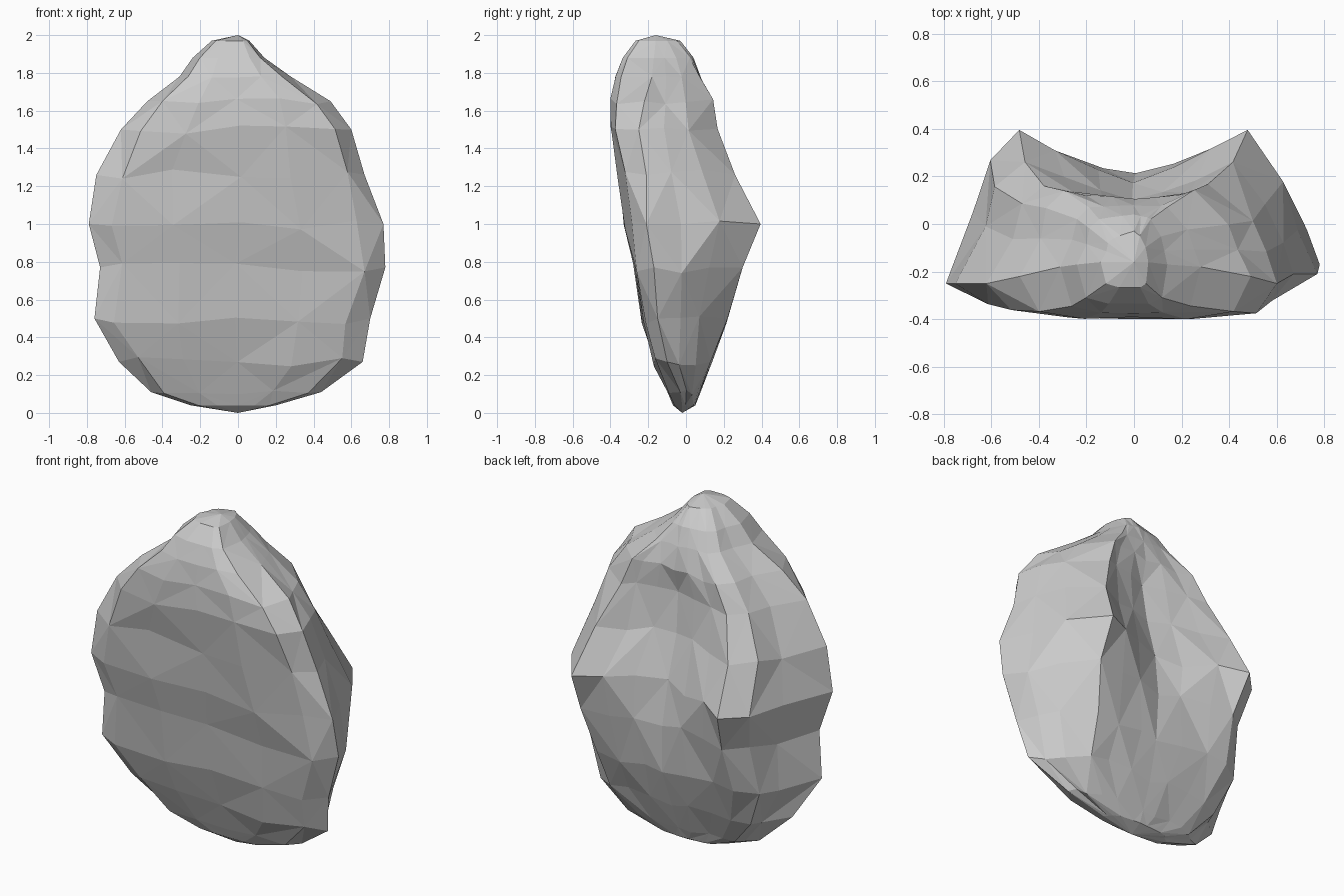
import bpy, bmesh, random
from mathutils import Vector

if "Cube" in bpy.data.objects:
    bpy.data.objects.remove(bpy.data.objects["Cube"])

random.seed(4)

# Levels: z, left x, right x, front y, rim y, back ridge y, back groove y
LEVELS = [
    (0.04, -0.25, 0.20, -0.07, -0.02, 0.04, 0.05),
    (0.11, -0.46, 0.44, -0.10, -0.03, 0.06, 0.08),
    (0.27, -0.63, 0.66, -0.17, -0.10, 0.13, 0.14),
    (0.50, -0.76, 0.70, -0.24, -0.15, 0.22, 0.20),
    (0.77, -0.73, 0.78, -0.27, -0.17, 0.30, 0.21),
    (1.00, -0.79, 0.77, -0.32, -0.21, 0.395, 0.17),
    (1.26, -0.75, 0.67, -0.36, -0.21, 0.26, 0.09),
    (1.50, -0.62, 0.60, -0.395, -0.25, 0.16, 0.08),
    (1.65, -0.48, 0.49, -0.40, -0.22, 0.14, 0.10),
    (1.78, -0.31, 0.28, -0.38, -0.18, 0.07, 0.08),
    (1.88, -0.24, 0.14, -0.34, -0.17, 0.02, 0.04),
    (1.97, -0.14, 0.06, -0.27, -0.16, -0.06, -0.03),
]


def section(z, xl, xr, front, rim, ridge, groove):
    """One ring: flat front, thin side rim, two back lobes with a groove."""
    mix = lambda a, b, t: a + (b - a) * t
    rim_l = rim - 0.04 if 0.4 < z < 1.3 else rim
    top_r = 0.5 if z > 1.4 else 0.62    # right lobe leans inward higher up
    pts = []
    for u in (-1, -0.84, -0.44, 0, 0.44, 0.84, 1):
        w = abs(u)
        t = 1 if w == 1 else (0.18 if w > 0.8 else 0.03)
        pts.append((u, mix(front, rim if u > 0 else rim_l, t)))
    pts += [(0.91, mix(rim, ridge, 0.30)), (0.81, mix(rim, ridge, 0.62)),
            (top_r, ridge), (0.41, mix(groove, ridge, 0.62)),
            (0.2, mix(groove, ridge, 0.33)), (0.0, groove),
            (-0.2, mix(groove, ridge, 0.28)), (-0.41, mix(groove, ridge, 0.6)),
            (-0.61, ridge), (-0.78, mix(rim, ridge, 0.80)),
            (-0.83, mix(rim, ridge, 0.45))]
    out = []
    for u, y in pts:
        fixed = abs(u) == 1 or u in (0.62, -0.61)
        s = 0 if fixed else 0.02 * min(1, max(0, xr - xl - 0.45))
        r = lambda: random.uniform(-s, s)
        x = u * (xr if u > 0 else -xl)
        out.append(Vector((x + r(), max(y + r() * 0.7, -0.40), z + r() * 1.5)))
    return out


# Faceted boulder body, lofted through the rings and closed by two tips
bm = bmesh.new()
rings = [[bm.verts.new(p) for p in section(*lv)] for lv in LEVELS]
n = len(rings[0])
for k, (a, b) in enumerate(zip(rings, rings[1:])):
    for i in range(n):
        j = (i + 1) % n
        if (i + k) % 2:
            bm.faces.new((a[i], a[j], b[j]))
            bm.faces.new((a[i], b[j], b[i]))
        else:
            bm.faces.new((a[i], a[j], b[i]))
            bm.faces.new((a[j], b[j], b[i]))
bottom = bm.verts.new((0, -0.02, 0))
top = bm.verts.new((0, -0.16, 2))
for i in range(n):
    j = (i + 1) % n
    bm.faces.new((bottom, rings[0][j], rings[0][i]))
    bm.faces.new((top, rings[-1][i], rings[-1][j]))
bmesh.ops.recalc_face_normals(bm, faces=bm.faces)

mesh = bpy.data.meshes.new("boulder")
bm.to_mesh(mesh)
bm.free()
bpy.context.collection.objects.link(bpy.data.objects.new("boulder", mesh))
